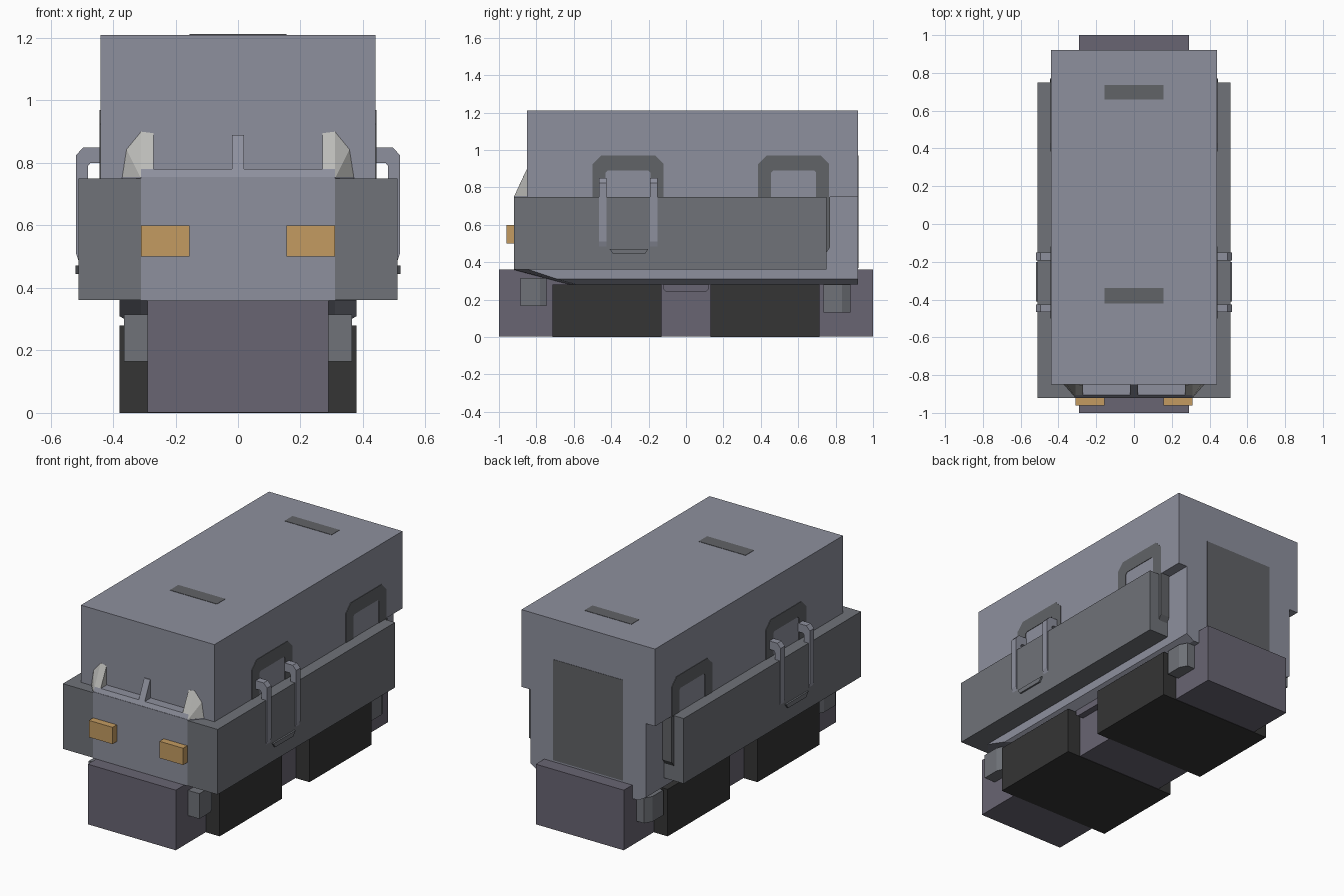
import bpy, bmesh, math
from mathutils import Vector

if "Cube" in bpy.data.objects:
    bpy.data.objects.remove(bpy.data.objects["Cube"])


def mat(name, r, g, b):
    m = bpy.data.materials.new(name)
    m.diffuse_color = (r, g, b, 1)
    m.use_nodes = True
    m.node_tree.nodes["Principled BSDF"].inputs["Base Color"].default_value = m.diffuse_color
    return m


BODY = mat("body_grey", .27, .28, .34)
PANEL = mat("panel_grey", .16, .17, .19)
CHASSIS = mat("chassis_grey", .14, .13, .17)
DARK = mat("dark_rubber", .035, .035, .035)
TRIM = mat("dark_trim", .12, .125, .135)
PALE = mat("pale_frame", .5, .5, .48)
LAMP = mat("amber_lamp", .55, .33, .12)


def finish(name, bm, m):
    bmesh.ops.recalc_face_normals(bm, faces=bm.faces)
    me = bpy.data.meshes.new(name)
    bm.to_mesh(me)
    bm.free()
    me.materials.append(m)
    ob = bpy.data.objects.new(name, me)
    bpy.context.collection.objects.link(ob)
    return ob


def box(name, x, y, z, m):
    bm = bmesh.new()
    bmesh.ops.create_cube(bm, size=1)
    for v in bm.verts:
        v.co = Vector([(a + b) / 2 + c * (b - a) for (a, b), c in zip((x, y, z), v.co)])
    return finish(name, bm, m)


def solid(name, pts, m):
    """Convex solid around the points."""
    bm = bmesh.new()
    for p in pts:
        bm.verts.new(p)
    bmesh.ops.convex_hull(bm, input=bm.verts)
    bmesh.ops.dissolve_limit(bm, angle_limit=.01, verts=bm.verts, edges=bm.edges)
    return finish(name, bm, m)


def band(name, outer, inner, a, b, place, m):
    """Open flat band between two outlines, given thickness from a to b."""
    bm = bmesh.new()
    rows = [[bm.verts.new(place(p, q, t)) for p, q in line]
            for line, t in ((outer, a), (inner, a), (inner, b), (outer, b))]
    for r, s in zip(rows, rows[1:] + rows[:1]):
        for i in range(len(outer) - 1):
            bm.faces.new((r[i], r[i + 1], s[i + 1], s[i]))
    for i in (0, -1):
        bm.faces.new([r[i] for r in rows])
    return finish(name, bm, m)


# Chassis, track blocks and cross member
box("chassis", (-.29, .29), (-1, 1), (.002, .36), CHASSIS)
for name, y in (("front_track", (-.715, -.13)), ("rear_track", (.13, .715))):
    box(name, (-.38, .38), y, (0, .28), DARK)
solid("cross_member", [(s * .33, t * y, z) for s in (-1, 1) for t in (-1, 1)
                       for y, z in ((.12, .29), (.12, .255), (.105, .24))], CHASSIS)

# Round bosses on the chassis ends
for y, xs in ((-1, (-.22, .22)), (1, (-.2, 0, .2))):
    for x in xs:
        solid("chassis_boss", [(x + .068 * math.cos(k * math.pi / 5), yy,
                                .24 + .068 * math.sin(k * math.pi / 5))
                               for k in range(10) for yy in (y, y * .998 - y * .01)], CHASSIS)

# Lower hull: stacked outlines with clipped front corners and a raked belly
hull = bmesh.new()
rings = []
for z, w, y1, w2, y2 in ((.28, .33, -.58, .28, -.62), (.31, .38, -.69, .31, -.733),
                         (.36, .38, -.84, .31, -.92), (.755, .38, -.84, .31, -.92)):
    half = [(w, .92), (w, y1), (w2, y2)]
    rings.append([hull.verts.new((x, y, z)) for x, y in half + [(-x, y) for x, y in half[::-1]]])
for r, s in zip(rings, rings[1:]):
    for i in range(6):
        j = (i + 1) % 6
        hull.faces.new((r[i], r[j], s[j], s[i]))
hull.faces.new(rings[0])
hull.faces.new(rings[-1])
finish("lower_hull", hull, BODY)

# Upper cargo box, roof marks and rear door
box("upper_box", (-.44, .44), (-.85, .92), (.75, 1.21), BODY)
for y in ((-.42, -.34), (.66, .735)):
    box("roof_slot", (-.155, .155), y, (1.2, 1.212), TRIM)
box("rear_door", (-.23, .23), (.91, .922), (.37, .97), TRIM)

# Windscreen sill and centre post
for name, w, top, yt in (("windscreen_sill", .31, .78, -.906), ("windscreen_post", .02, .89, -.855)):
    solid(name, [(s * w, y, z) for s in (-1, 1)
                 for y, z in ((-.92, .75), (yt, top), (-.845, top), (-.845, .75))], BODY)

for s, side in ((-1, "left"), (1, "right")):
    def sx(a, b):
        return (min(s * a, s * b), max(s * a, s * b))

    # Windscreen corner posts
    solid(side + "_corner_post", [(s * x, y, z) for x, y, z in (
        (.27, -.92, .75), (.31, -.92, .75), (.38, -.84, .75), (.27, -.84, .75),
        (.27, -.852, .895), (.31, -.85, .9), (.36, -.845, .85), (.27, -.84, .895), (.31, -.84, .9))], PALE)

    # Side armour and the plate on its rear end
    box(side + "_armour", sx(.31, .51), (-.92, .75), (.362, .75), PANEL)
    solid(side + "_end_plate", [(s * x, y, z) for x in (.385, .445) for y, z in (
        (.74, .75), (.77, .75), (.77, .48), (.75, .45), (.74, .45))], TRIM)

    # Headlight
    box(side + "_headlight", sx(.155, .31), (-.96, -.91), (.5, .6), LAMP)

    # Suspension blocks
    solid(side + "_front_block", [(s * x, y, z) for z in (.165, .315) for x, y in (
        (.27, -.885), (.365, -.885), (.365, -.78), (.35, -.745), (.27, -.745))], PANEL)
    solid(side + "_rear_block", [(s * x, y, z) for z in (.13, .28) for x, y in (
        (.27, .735), (.365, .735), (.365, .835), (.34, .88), (.27, .88))], PANEL)

    # Chamfered frames on the box sides
    for c in (-.31, .575):
        out = [(-.19, .74), (-.19, .925), (-.145, .97), (.145, .97), (.19, .925), (.19, .74)]
        inn = [(-.12, .74), (-.12, .88), (-.11, .89), (.11, .89), (.12, .88), (.12, .74)]
        band(side + "_side_frame", out, inn, .43, .443,
             lambda p, q, t, c=c: (s * t, c + p, q), TRIM)

    # Ladder hooked over the armour: two straps and a rung
    for c in (-.446, -.172):
        band(side + "_ladder_strap",
             [(.43, .85), (.495, .85), (.518, .825), (.518, .51), (.51, .485)],
             [(.43, .80), (.472, .80), (.48, .79), (.48, .51), (.48, .485)], c - .02, c + .02,
             lambda p, q, t: (s * p, t, q), BODY)
    solid(side + "_ladder_rung", [(s * x, y, z) for x in (.5, .52) for y, z in (
        (-.41, .472), (-.2, .472), (-.22, .445), (-.39, .445))], PANEL)
